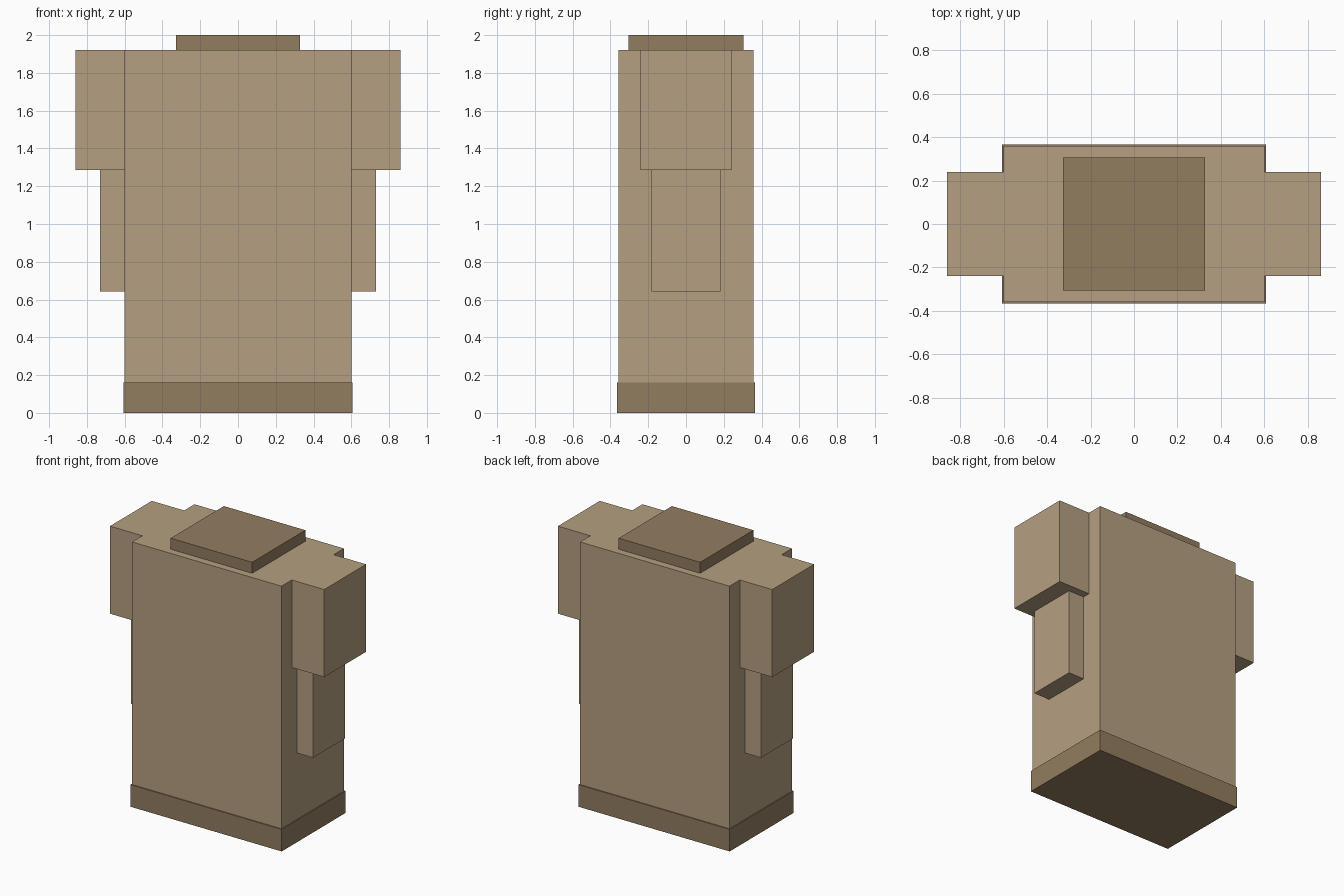
import bpy

if "Cube" in bpy.data.objects:
    bpy.data.objects.remove(bpy.data.objects["Cube"])


def material(name, color):
    mat = bpy.data.materials.new(name)
    mat.diffuse_color = (*color, 1.0)
    mat.use_nodes = True
    mat.node_tree.nodes["Principled BSDF"].inputs["Base Color"].default_value = mat.diffuse_color
    return mat


light_tan = material("light_tan", (0.46, 0.35, 0.22))
dark_tan = material("dark_tan", (0.29, 0.205, 0.117))


def box(name, x, y, z, mat):
    """Box spanning the (min, max) ranges x, y and z."""
    spans = (x, y, z)
    bpy.ops.mesh.primitive_cube_add(size=1, location=[(a + b) / 2 for a, b in spans])
    obj = bpy.context.object
    obj.name = name
    obj.scale = [b - a for a, b in spans]
    bpy.ops.object.transform_apply(location=True, rotation=False, scale=True)
    obj.data.materials.append(mat)
    return obj


# Main block with its plinth and top cap
box("body", (-0.6, 0.6), (-0.358, 0.358), (0.16, 1.92), light_tan)
box("base", (-0.607, 0.607), (-0.366, 0.366), (0, 0.16), dark_tan)
box("top_cap", (-0.327, 0.327), (-0.305, 0.305), (1.92, 2), dark_tan)

# Stepped side brackets, mirrored left and right
for name, reach, depth, z in (
    ("upper_bracket", 0.86, 0.24, (1.285, 1.92)),
    ("lower_bracket", 0.73, 0.183, (0.643, 1.285)),
):
    for side, x in (("right", (0.6, reach)), ("left", (-reach, -0.6))):
        box(f"{name}_{side}", x, (-depth, depth), z, light_tan)
